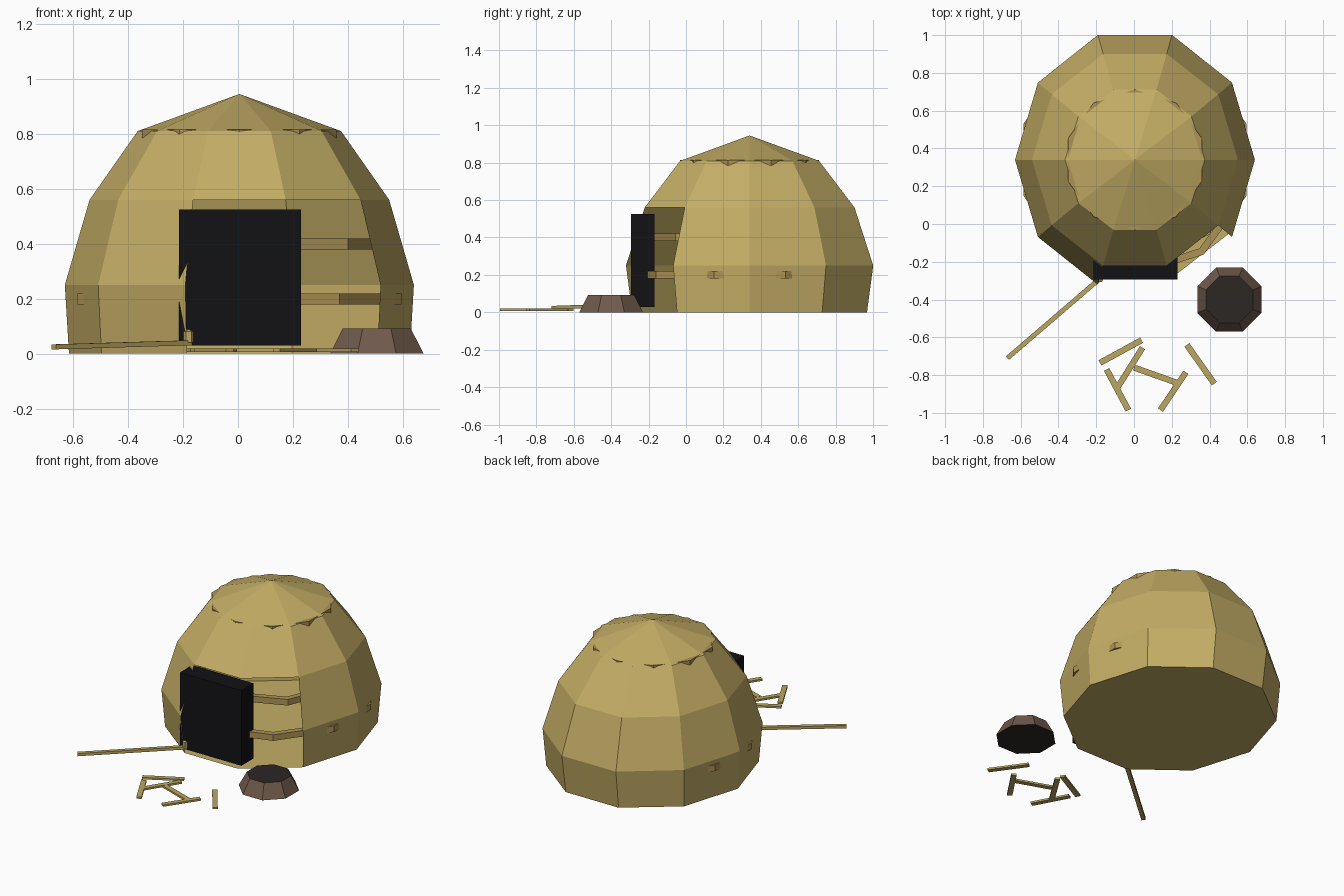
import bpy, bmesh
from math import cos, sin, pi, radians
from mathutils import Vector

if "Cube" in bpy.data.objects:
    bpy.data.objects.remove(bpy.data.objects["Cube"])


def material(name, rgb):
    m = bpy.data.materials.new(name)
    m.diffuse_color = (*rgb, 1)
    m.use_nodes = True
    m.node_tree.nodes["Principled BSDF"].inputs["Base Color"].default_value = m.diffuse_color
    return m


STRAW = material("straw", (0.55, 0.42, 0.13))
WOOD = material("wood", (0.42, 0.29, 0.09))
PALE = material("pale_wood", (0.50, 0.38, 0.12))
BLACK = material("black", (0.006, 0.006, 0.008))
CLAY = material("clay", (0.16, 0.10, 0.07))
ASH = material("ash", (0.025, 0.02, 0.018))
CX, CY = 0.005, 0.34


def finish(name, bm, mat):
    me = bpy.data.meshes.new(name)
    bm.to_mesh(me)
    bm.free()
    ob = bpy.data.objects.new(name, me)
    me.materials.append(mat)
    bpy.context.collection.objects.link(ob)
    return ob


def loop(bm, n, rx, ry, z, x=CX, y=CY, turn=0.0):
    return [bm.verts.new((x + rx * cos(2 * pi * i / n + turn),
                          y + ry * sin(2 * pi * i / n + turn), z)) for i in range(n)]


def bridge(bm, a, b, skip=()):
    n = len(a)
    for i in range(n):
        if i not in skip:
            j = (i + 1) % n
            bm.faces.new((a[i], a[j], b[j], b[i]))


def ring(name, n, r, z, height, depth, turn):
    bm = bmesh.new()
    section = [(r, -1), (r, 1), (r - depth, 1), (r - depth, -1)]
    loops = [loop(bm, n, q, q, z + s * height / 2, turn=turn) for q, s in section]
    for k in range(4):
        bridge(bm, loops[k], loops[(k + 1) % 4])
    return finish(name, bm, WOOD)


def bar(name, a, b, width, height, mat=PALE):
    a, b = Vector(a), Vector(b)
    side = (b - a).cross(Vector((0, 0, 1))).normalized() * width / 2
    up = Vector((0, 0, height / 2))
    bm = bmesh.new()
    ends = [[bm.verts.new(p + s * side + t * up)
             for s, t in ((-1, -1), (1, -1), (1, 1), (-1, 1))] for p in (a, b)]
    bridge(bm, *ends)
    bm.faces.new(ends[0][::-1])
    bm.faces.new(ends[1])
    return finish(name, bm, mat)


# Ten-sided hut shell, open below the eaves on the front and front-right panels
bm = bmesh.new()
levels = [(0.62, 0.66, 0), (0.635, 0.695, 0.25), (0.545, 0.59, 0.56), (0.37, 0.39, 0.81)]
rings = [loop(bm, 10, *lv) for lv in levels]
for k in range(3):
    bridge(bm, rings[k], rings[k + 1], skip=(7, 8) if k < 2 else ())
apex = bm.verts.new((CX, CY, 0.945))
for i in range(10):
    bm.faces.new((rings[3][i], rings[3][(i + 1) % 10], apex))
bm.faces.new(rings[0][::-1])
finish("hut_shell", bm, STRAW)

# Hoops of the frame, poking slightly through the skin
ring("lower_hoop", 10, 0.62, 0.20, 0.04, 0.04, radians(18))
ring("middle_hoop", 8, 0.56, 0.40, 0.04, 0.04, 0)
ring("upper_hoop", 10, 0.372, 0.80, 0.03, 0.04, radians(18))

# Dark doorway block
bar("doorway", (-0.215, -0.232, 0.277), (0.23, -0.232, 0.277), 0.125, 0.495, BLACK)

# Long pole lying by the door, with a knob on its end
bar("pole", (-0.67, -0.71, 0.025), (-0.17, -0.28, 0.04), 0.025, 0.018)
bm = bmesh.new()
k0 = loop(bm, 6, 0.02, 0.02, 0.04, -0.18, -0.29)
k1 = loop(bm, 6, 0.02, 0.02, 0.08, -0.18, -0.29)
tip = bm.verts.new((-0.18, -0.29, 0.09))
bridge(bm, k0, k1)
bm.faces.new(k0[::-1])
for i in range(6):
    bm.faces.new((k1[i], k1[(i + 1) % 6], tip))
finish("pole_knob", bm, PALE)

# Eight-sided fire pit with an ash top
bm = bmesh.new()
base = loop(bm, 8, 0.184, 0.184, 0, 0.505, -0.4, pi / 8)
rim = loop(bm, 8, 0.134, 0.134, 0.092, 0.505, -0.4, pi / 8)
bridge(bm, base, rim)
caps = [bm.faces.new(base[::-1]), bm.faces.new(rim)]
for f in caps:
    f.material_index = 1
finish("fire_pit", bm, CLAY).data.materials.append(ASH)

# Loose sticks on the ground
sticks = [(-0.18, -0.735, 0.04, -0.615), (0.045, -0.655, -0.09, -0.87),
          (-0.145, -0.77, -0.03, -0.985), (0.0, -0.76, 0.225, -0.84),
          (0.275, -0.785, 0.14, -0.985), (0.28, -0.64, 0.425, -0.845)]
for i, (x0, y0, x1, y1) in enumerate(sticks):
    bar(f"stick_{i + 1}", (x0, y0, 0.013), (x1, y1, 0.013), 0.032, 0.012)
